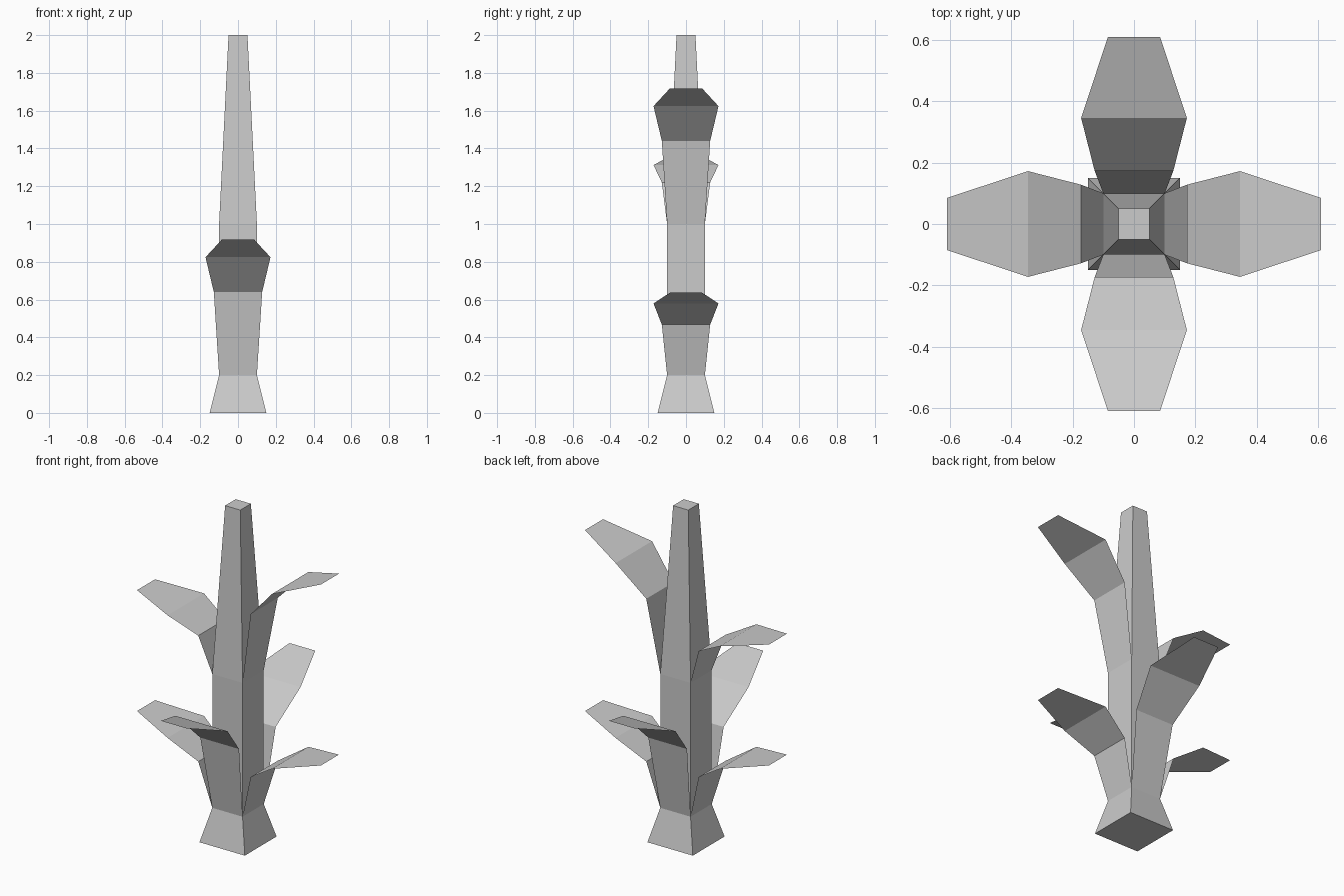
import bpy
from math import cos, sin, radians

if "Cube" in bpy.data.objects:
    bpy.data.objects.remove(bpy.data.objects["Cube"])


def make_object(name, verts, faces):
    mesh = bpy.data.meshes.new(name)
    mesh.from_pydata(verts, [], faces)
    mesh.update()
    obj = bpy.data.objects.new(name, mesh)
    bpy.context.collection.objects.link(obj)
    return obj


# Stalk: square rings (height, half width), capped at both ends
rings = [(0, 0.15), (0.2, 0.10), (1.0, 0.10), (2.0, 0.05)]
corners = [(-1, -1), (1, -1), (1, 1), (-1, 1)]
verts = [(x * h, y * h, z) for z, h in rings for x, y in corners]
faces = [(0, 3, 2, 1), (12, 13, 14, 15)]
for r in range(len(rings) - 1):
    for i in range(4):
        a, b = r * 4 + i, r * 4 + (i + 1) % 4
        faces.append((a, b, b + 4, a + 4))
make_object("stalk", verts, faces)

# Leaf cross-sections: (distance from axis, half width, rise)
leaf_profile = [(0.10, 0.10, 0), (0.173, 0.128, 0.44),
                (0.345, 0.172, 0.624), (0.608, 0.085, 0.718)]


def add_leaf(name, angle, base_z, rise):
    c, s = cos(radians(angle)), sin(radians(angle))
    v = [(d * c - w * side * s, d * s + w * side * c, base_z + z * rise)
         for d, w, z in leaf_profile for side in (-1, 1)]
    f = [(2 * i, 2 * i + 1, 2 * i + 3, 2 * i + 2)
         for i in range(len(leaf_profile) - 1)]
    make_object(name, v, f)


# Leaves: direction, base height, rise factor
for name, angle, base_z, rise in [
    ("front_leaf", -90, 0.2, 1.0),
    ("back_leaf", 90, 0.2, 1.0),
    ("lower_right_leaf", 0, 0.2, 0.608),
    ("lower_left_leaf", 180, 0.2, 0.608),
    ("upper_right_leaf", 0, 1.0, 1.0),
    ("upper_left_leaf", 180, 1.0, 0.5),
]:
    add_leaf(name, angle, base_z, rise)
